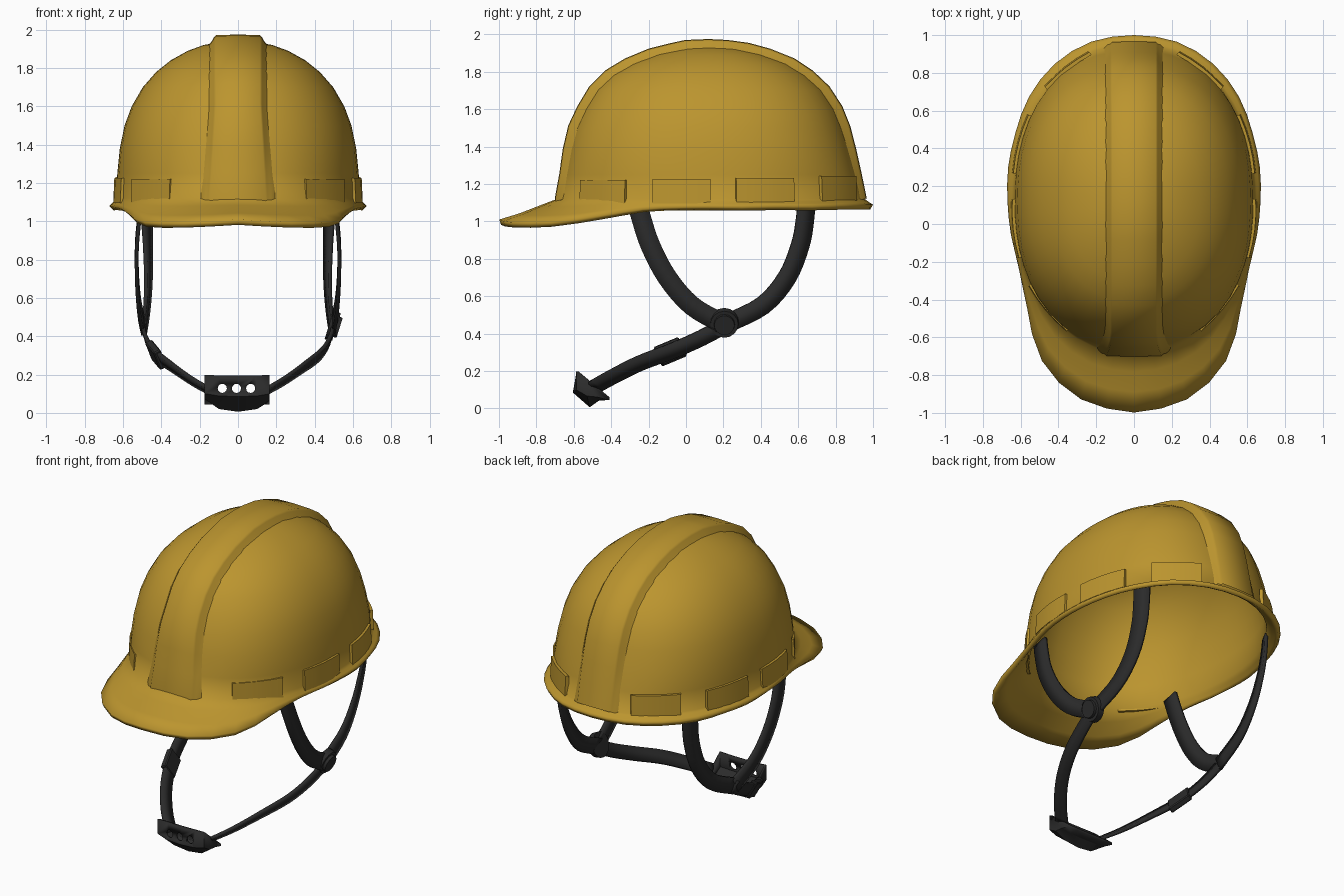
import bpy, bmesh, math
from mathutils import Vector, Matrix

if "Cube" in bpy.data.objects:
    bpy.data.objects.remove(bpy.data.objects["Cube"])


def make_material(name, color):
    mat = bpy.data.materials.new(name)
    mat.use_nodes = True
    mat.diffuse_color = color
    mat.node_tree.nodes["Principled BSDF"].inputs["Base Color"].default_value = color
    return mat


YELLOW = make_material("safety yellow", (0.5, 0.3, 0.028, 1))
BLACK = make_material("strap black", (0.024, 0.024, 0.024, 1))


def finish(name, bm, mat, angle=40, thickness=0, offset=-1):
    bmesh.ops.recalc_face_normals(bm, faces=bm.faces)
    mesh = bpy.data.meshes.new(name)
    bm.to_mesh(mesh)
    bm.free()
    mesh.materials.append(mat)
    mesh.shade_smooth()
    mesh.set_sharp_from_angle(angle=math.radians(angle))
    obj = bpy.data.objects.new(name, mesh)
    bpy.context.collection.objects.link(obj)
    if thickness:
        mod = obj.modifiers.new("thickness", "SOLIDIFY")
        mod.thickness, mod.offset = thickness, offset
    return obj


def loft(rows, closed=False, pole=None, caps=False):
    """Skin a list of point rows with quads."""
    bm = bmesh.new()
    rings = [[bm.verts.new(p) for p in row] for row in rows]
    n = len(rings[0])
    spans = range(n if closed else n - 1)
    for a, b in zip(rings, rings[1:]):
        for i in spans:
            j = (i + 1) % n
            bm.faces.new((a[i], a[j], b[j], b[i]))
    if pole:
        tip = bm.verts.new(pole)
        for i in spans:
            bm.faces.new((rings[-1][i], rings[-1][(i + 1) % n], tip))
    if caps:
        bm.faces.new(rings[0])
        bm.faces.new(rings[-1])
    return bm


def spline(points, steps=4):
    """Catmull-Rom path through the points."""
    pts = [Vector(p) for p in points]
    pts = [2 * pts[0] - pts[1]] + pts + [2 * pts[-1] - pts[-2]]
    path = []
    for a, b, c, d in zip(pts, pts[1:], pts[2:], pts[3:]):
        for k in range(steps):
            t = k / steps
            path.append(0.5 * (2 * b + (c - a) * t + (2 * a - 5 * b + 4 * c - d) * t**2
                               + (3 * b - a - 3 * c + d) * t**3))
    return path + [pts[-2]]


# Shell: dome slices (height, half width, front y, back y)
MID = 0.12
DOME = [(1.12, 0.637, -0.69, 0.955), (1.25, 0.63, -0.658, 0.92), (1.38, 0.617, -0.632, 0.883),
        (1.5, 0.592, -0.597, 0.845), (1.6, 0.555, -0.55, 0.805), (1.7, 0.497, -0.49, 0.74),
        (1.78, 0.427, -0.41, 0.655), (1.84, 0.352, -0.31, 0.565), (1.89, 0.262, -0.19, 0.44),
        (1.92, 0.18, -0.07, 0.33), (1.935, 0.1, 0.0, 0.22)]
# Rim radius and height, from the back round to the tip of the peak
RIM = spline([(0.88, 1.09), (0.875, 1.09), (0.84, 1.09), (0.785, 1.085), (0.725, 1.085),
              (0.69, 1.08), (0.67, 1.08), (0.675, 1.075), (0.705, 1.065), (0.8, 1.035),
              (0.975, 0.998), (1.085, 0.995), (1.118, 1.01)], 2)
SEGMENTS = 48


def polar(i, radius, z):
    a = math.tau * i / SEGMENTS
    return (radius * math.sin(a), MID + radius * math.cos(a), z)


def dome_radius(i, power, width, front, back):
    a = math.tau * i / SEGMENTS
    length = back - MID if math.cos(a) > 0 else MID - front
    return (abs(math.sin(a) / width) ** power + abs(math.cos(a) / length) ** power) ** (-1 / power)


rows = []
for out, drop in ((1, 1), (0.65, 0.7), (0.3, 0.32)):
    row = []
    for i in range(SEGMENTS):
        rim_r, rim_z = RIM[min(i, SEGMENTS - i)]
        base_r = dome_radius(i, 2.12, *DOME[0][1:])
        row.append(polar(i, base_r + (rim_r - base_r) * out,
                         DOME[0][0] + (rim_z - DOME[0][0]) * drop))
    rows.append(row)
for k, (z, *size) in enumerate(DOME):
    rows.append([polar(i, dome_radius(i, 2.24 if k else 2.12, *size), z)
                 for i in range(SEGMENTS)])
finish("helmet_shell", loft(rows, closed=True, pole=(0, MID, 1.94)), YELLOW, 60, 0.03)

# Raised ridge with soft flanks running over the crown
line = [Vector((0, f, z)) for z, w, f, b in DOME] + [Vector((0, MID, 1.94))]
line += [Vector((0, b, z)) for z, w, f, b in reversed(DOME)]
rows = []
for i, p in enumerate(line):
    t = (line[min(i + 1, len(line) - 1)] - line[max(i - 1, 0)]).normalized()
    up = Vector((0, -t.z, t.y))
    rise = min(0.035, 0.012 + 0.008 * min(i, len(line) - 1 - i))
    half = 0.115 + max(0, 0.03 - 0.008 * i)
    flank = ((half + 0.05, -0.03), (half + 0.026, -0.006), (half + 0.01, rise - 0.014),
             (half, rise - 0.003))
    section = [(-x, h) for x, h in flank] + [(0, rise)] + list(reversed(flank))
    rows.append([p + up * h + Vector((x, 0, 0)) for x, h in section])
rows.insert(0, [q + Vector((0, 0.0, -0.02)) for q in rows[0]])
finish("crown_ridge", loft(rows), YELLOW, 85)

# Accessory slot panels round the base: two plan points and the lower height
PANELS = {"front": ((0.36, -0.57), (0.56, -0.33), 1.09),
          "side_front": ((0.615, -0.18), (0.65, 0.13), 1.095),
          "side_back": ((0.645, 0.27), (0.565, 0.58), 1.1),
          "back": ((0.475, 0.73), (0.24, 0.915), 1.11)}
for side, label in ((1, "left"), (-1, "right")):
    for name, (a, b, z) in PANELS.items():
        a, b = Vector((*a, 0)), Vector((*b, 0))
        along = (b - a).normalized()
        outward = Vector((along.y, -along.x, 0))
        rows = []
        for k in range(5):
            t = k / 4
            outer = a.lerp(b, t) + outward * 0.055 * t * (1 - t)
            inner = outer - outward * 0.025
            top = outer - outward * 0.006
            rows.append([(side * p.x, p.y, h) for p, h in
                         ((outer, z), (top, z + 0.132), (inner, z + 0.132), (inner, z))])
        finish(f"slot_panel_{name}_{label}", loft(rows, closed=True, caps=True), YELLOW, 30)


# Webbing straps
def strap(name, points, width, normal_a, normal_b, side):
    path = spline(points)
    last = len(path) - 1
    rows = []
    for i, p in enumerate(path):
        t = path[min(i + 1, last)] - path[max(i - 1, 0)]
        n = Vector(normal_a).lerp(Vector(normal_b), i / last)
        across = t.cross(n).normalized() * width / 2
        rows.append([(side * q.x, q.y, q.z) for q in (p - across, p + across)])
    finish(name, loft(rows), BLACK, 40, 0.02, 0)


FRONT = [(0.505, -0.265, 1.12), (0.515, -0.24, 1.02), (0.528, -0.19, 0.87),
         (0.527, -0.1, 0.7), (0.515, 0.03, 0.55), (0.495, 0.2, 0.45)]
BACK = [(0.478, 0.645, 1.12), (0.475, 0.635, 1.0), (0.47, 0.61, 0.87),
        (0.468, 0.54, 0.7), (0.476, 0.41, 0.55), (0.49, 0.2, 0.445)]
LOWER = [(0.495, 0.22, 0.45), (0.475, 0.08, 0.375), (0.43, -0.08, 0.305),
         (0.345, -0.25, 0.24), (0.245, -0.39, 0.17), (0.15, -0.49, 0.115)]
for side, label in ((1, "left"), (-1, "right")):
    strap(f"front_strap_{label}", FRONT, 0.105, (1, 0, 0), (1, 0, 0), side)
    strap(f"back_strap_{label}", BACK, 0.1, (0.87, 0.5, 0), (1, 0.15, 0), side)
    strap(f"chin_strap_{label}", LOWER, 0.085, (1, 0, -0.2), (0.7, -0.1, -0.7), side)

# Round fastener on the left strap junction
bm = bmesh.new()
tilt = Vector((0.95, 0, -0.3)).to_track_quat("Z", "Y").to_matrix().to_4x4()
for radius, depth, lift in ((0.08, 0.04, 0), (0.058, 0.03, 0.022)):
    bmesh.ops.create_cone(bm, cap_ends=True, segments=16, radius1=radius, radius2=radius * 0.93,
                          depth=depth, matrix=Matrix.Translation((0.495, 0.205, 0.455)) @ tilt
                          @ Matrix.Translation((0, 0, lift)))
finish("strap_fastener", bm, BLACK, 35)

# Sliding buckle on the right chin strap
bm = bmesh.new()
direction = Vector((-0.3, 0.86, 0.36)).normalized()
normal = Vector((-0.9, -0.1, -0.4)).normalized()
normal = (normal - direction * normal.dot(direction)).normalized()
frame = Matrix((direction, normal, direction.cross(normal))).transposed().to_4x4()
bmesh.ops.create_cube(bm, size=1, matrix=Matrix.Translation((-0.428, -0.085, 0.303)) @ frame
                      @ Matrix.Diagonal((0.15, 0.04, 0.11, 1)))
bmesh.ops.bevel(bm, geom=bm.edges[:], offset=0.006, segments=1, affect="EDGES")
finish("strap_buckle", bm, BLACK, 30)

# Chin cup: open trough with flared lips, middle section blending to raised ends
MIDDLE = [(-0.585, 0.195), (-0.605, 0.085), (-0.515, 0.006), (-0.465, 0.042), (-0.41, 0.045)]
END = [(-0.587, 0.198), (-0.585, 0.1), (-0.53, 0.07), (-0.475, 0.062), (-0.41, 0.045)]
rows = []
for x in (-0.175, -0.1, 0, 0.1, 0.165):
    t = max(0, (abs(x) - 0.08) / 0.09)
    rows.append([(x, m[0] + (e[0] - m[0]) * t, m[1] + (e[1] - m[1]) * t)
                 for m, e in zip(MIDDLE, END)])
cup = finish("chin_cup", loft(rows, caps=True), BLACK, 30, 0.015)

# Three vent holes through the front wall of the cup
bm = bmesh.new()
for x in (-0.082, -0.008, 0.066):
    bmesh.ops.create_cone(bm, cap_ends=True, segments=12, radius1=0.024, radius2=0.024,
                          depth=0.2, matrix=Matrix.Translation((x, -0.6, 0.128))
                          @ Matrix.Rotation(math.pi / 2, 4, "X"))
cutter = finish("vent_cutter", bm, BLACK)
cutter.hide_render = True
cut = cup.modifiers.new("vents", "BOOLEAN")
cut.operation, cut.object, cut.solver = "DIFFERENCE", cutter, "EXACT"
bpy.context.view_layer.update()
evaluated = cup.evaluated_get(bpy.context.evaluated_depsgraph_get())
cup_mesh = bpy.data.meshes.new_from_object(evaluated)
cup.modifiers.clear()
cup.data = cup_mesh
bpy.data.objects.remove(cutter)
